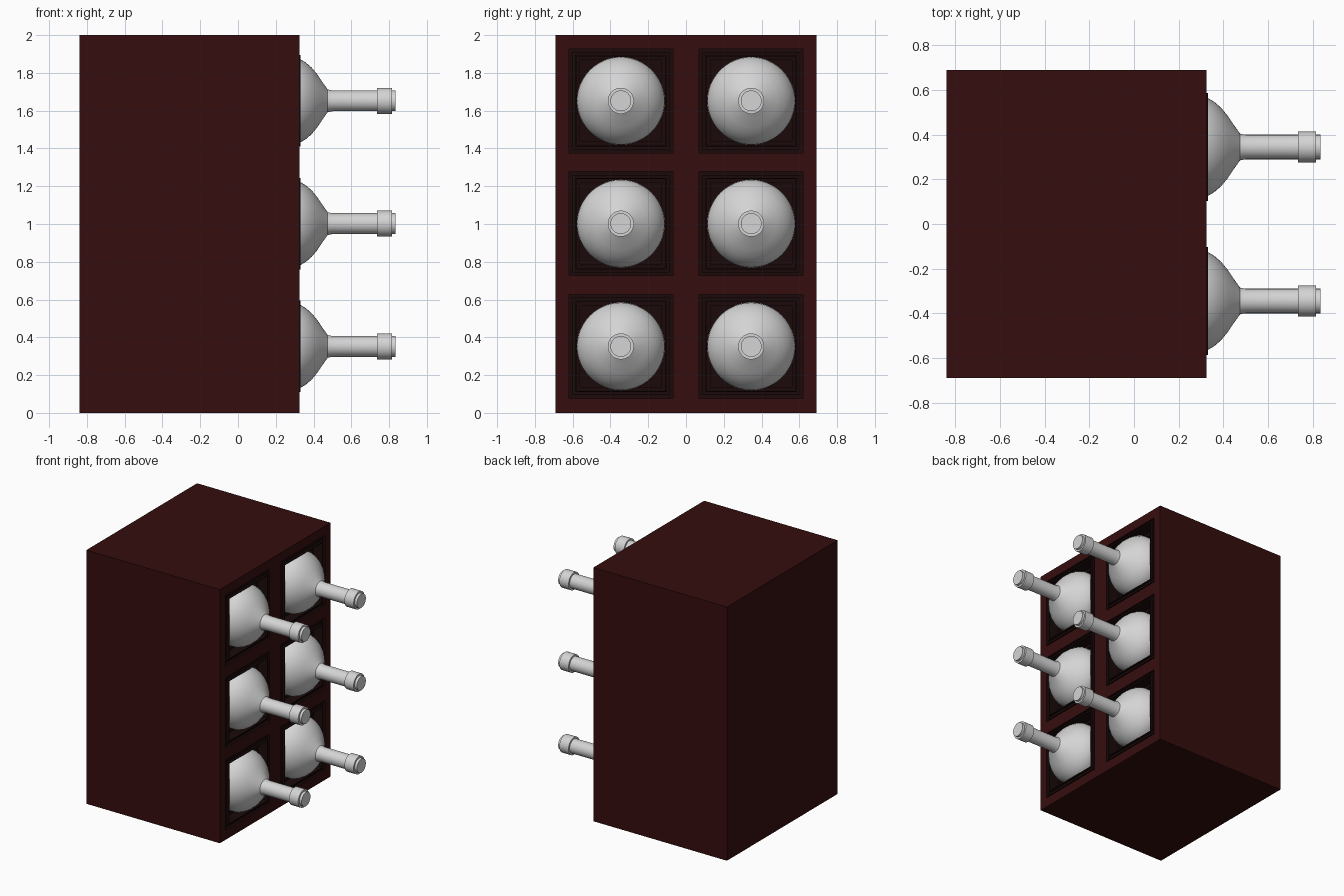
import bpy, bmesh, math
from mathutils import Matrix

if "Cube" in bpy.data.objects:
    bpy.data.objects.remove(bpy.data.objects["Cube"])


def material(name, rgb):
    m = bpy.data.materials.new(name)
    m.diffuse_color = (*rgb, 1)
    m.use_nodes = True
    m.node_tree.nodes["Principled BSDF"].inputs["Base Color"].default_value = m.diffuse_color
    return m


WOOD = material("dark red wood", (0.036, 0.004, 0.004))
LINING = material("dark lining", (0.011, 0.003, 0.003))
GLASS = material("pale grey", (0.66, 0.66, 0.66))

X0, X1, HY, H = -0.84, 0.325, 0.69, 2.0
CY = (-0.345, 0.345)
CZ = (0.352, 1.002, 1.652)
R = 0.275


def finish(bm, name, mat):
    bmesh.ops.remove_doubles(bm, verts=bm.verts, dist=1e-5)
    bmesh.ops.recalc_face_normals(bm, faces=bm.faces)
    me = bpy.data.meshes.new(name)
    bm.to_mesh(me)
    bm.free()
    me.materials.append(mat)
    ob = bpy.data.objects.new(name, me)
    bpy.context.collection.objects.link(ob)
    return ob


def quad(bm, pts):
    bm.faces.new([bm.verts.new(p) for p in pts])


# Cabinet shell: five plain walls and a front lattice with square openings
bm = bmesh.new()
ys = [-HY] + [v for c in CY for v in (c - R, c + R)] + [HY]
zs = [0] + [v for c in CZ for v in (c - R, c + R)] + [H]
for x, holes in ((X0, False), (X1, True)):
    for i in range(len(ys) - 1):
        for j in range(len(zs) - 1):
            if holes and i % 2 and j % 2:
                continue
            a, b, c, d = ys[i], ys[i + 1], zs[j], zs[j + 1]
            quad(bm, [(x, a, c), (x, b, c), (x, b, d), (x, a, d)])
for i in range(len(ys) - 1):
    for z in (0, H):
        a, b = ys[i], ys[i + 1]
        quad(bm, [(X0, a, z), (X1, a, z), (X1, b, z), (X0, b, z)])
for j in range(len(zs) - 1):
    for y in (-HY, HY):
        a, b = zs[j], zs[j + 1]
        quad(bm, [(X0, y, a), (X1, y, a), (X1, y, b), (X0, y, b)])
finish(bm, "cabinet", WOOD)

# Stepped square lining of a compartment: (half size, x)
STEPS = [(0.275, 0.325), (0.275, 0.305), (0.258, 0.305), (0.258, 0.315),
         (0.242, 0.315), (0.242, 0.332), (0.236, 0.332), (0.236, 0.25),
         (0.215, 0.25), (0.215, -0.72)]
# Bottle outline: (x, radius)
BOTTLE = [(-0.65, 0), (-0.65, 0.22), (-0.63, 0.233), (0.27, 0.233), (0.30, 0.231),
          (0.33, 0.22), (0.36, 0.202), (0.39, 0.176), (0.42, 0.14), (0.45, 0.095),
          (0.475, 0.06), (0.50, 0.055), (0.735, 0.055), (0.735, 0.069),
          (0.815, 0.069), (0.815, 0.055), (0.835, 0.055), (0.835, 0)]


def lining(y, z):
    bm = bmesh.new()
    loops = [[bm.verts.new((x, y + a * h, z + b * h))
              for a, b in ((-1, -1), (1, -1), (1, 1), (-1, 1))] for h, x in STEPS]
    for p, q in zip(loops, loops[1:]):
        for k in range(4):
            n = (k + 1) % 4
            bm.faces.new((p[k], p[n], q[n], q[k]))
    bm.faces.new(loops[-1])
    finish(bm, "compartment_lining", LINING)


def bottle(y, z):
    bm = bmesh.new()
    vs = [bm.verts.new((x, 0, r)) for x, r in BOTTLE]
    es = [bm.edges.new(e) for e in zip(vs, vs[1:])]
    bmesh.ops.spin(bm, geom=vs + es, axis=(1, 0, 0), cent=(0, 0, 0),
                   angle=math.tau, steps=48)
    bmesh.ops.remove_doubles(bm, verts=bm.verts, dist=1e-5)
    bm.transform(Matrix.Translation((0, y, z)))
    ob = finish(bm, "bottle", GLASS)
    bpy.ops.object.select_all(action='DESELECT')
    ob.select_set(True)
    bpy.context.view_layer.objects.active = ob
    bpy.ops.object.shade_smooth_by_angle(angle=math.radians(35))


for cy in CY:
    for cz in CZ:
        lining(cy, cz)
        bottle(cy, cz)
